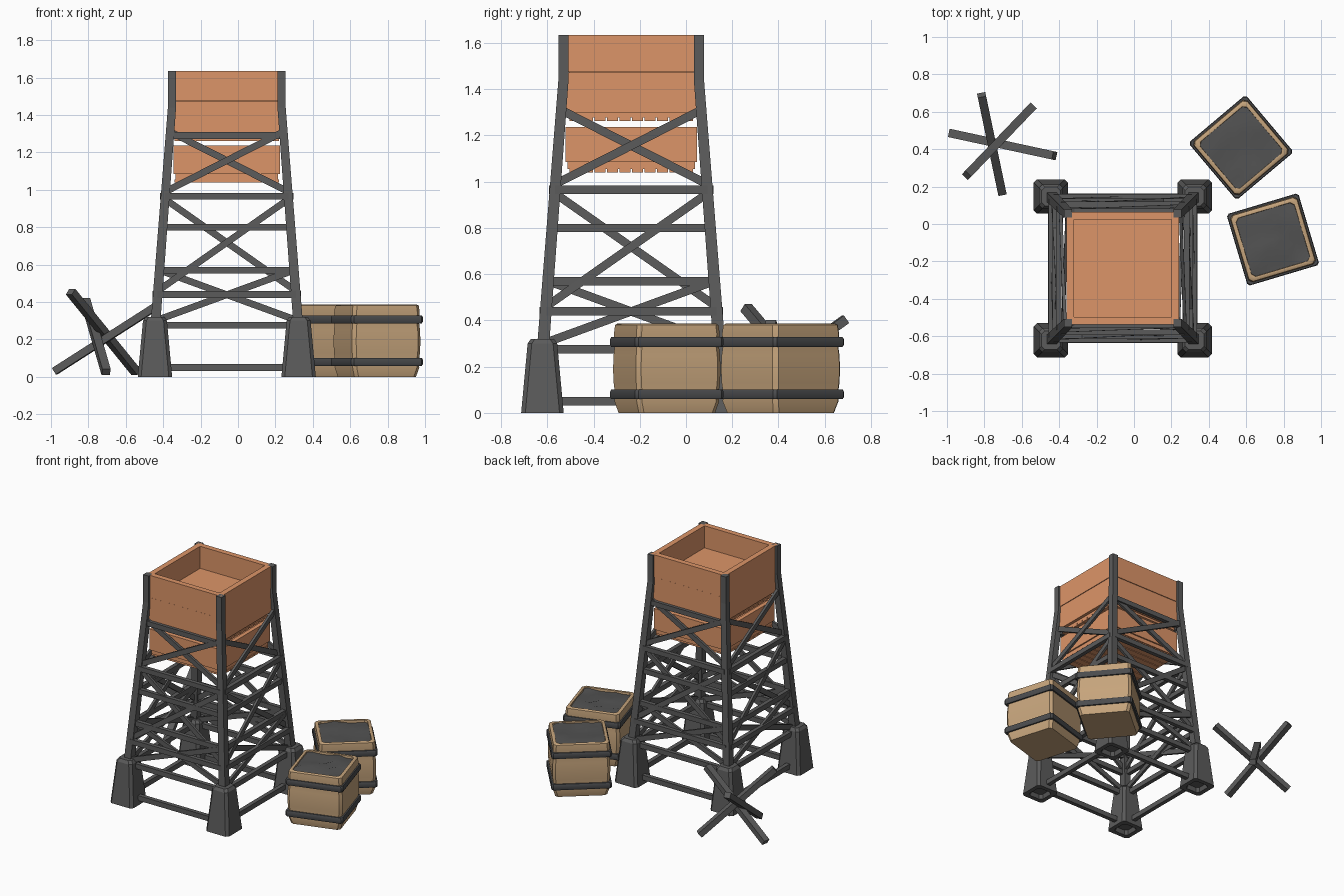
import bpy, bmesh, math, random
from mathutils import Vector, Matrix

if "Cube" in bpy.data.objects:
    bpy.data.objects.remove(bpy.data.objects["Cube"])
random.seed(4)

def mat(name, c):
    m = bpy.data.materials.new(name)
    m.diffuse_color = (*c, 1)
    m.use_nodes = True
    m.node_tree.nodes["Principled BSDF"].inputs["Base Color"].default_value = m.diffuse_color
    return m

STEEL = mat("dark steel", (0.105, 0.105, 0.105))
ORANGE = mat("orange panel", (0.72, 0.30, 0.14))
TAN = mat("tan cloth", (0.56, 0.37, 0.20))
FILL = mat("dark fill", (0.085, 0.085, 0.085))
BAND = mat("band grey", (0.07, 0.072, 0.076))
CX, CY = -0.06, -0.237

def finish(bm, name, m):
    bmesh.ops.recalc_face_normals(bm, faces=bm.faces)
    me = bpy.data.meshes.new(name)
    bm.to_mesh(me)
    bm.free()
    me.materials.append(m)
    ob = bpy.data.objects.new(name, me)
    bpy.context.collection.objects.link(ob)
    return ob

def box(bm, lo, hi):
    lo, hi = Vector(lo), Vector(hi)
    M = Matrix.Translation((lo + hi) / 2) @ Matrix.Diagonal((*(hi - lo), 1))
    bmesh.ops.create_cube(bm, size=1, matrix=M)

def beam(bm, a, b, w, h, up=(0, 0, 1)):
    # box from a to b, w across and h along the up direction
    a, b = Vector(a), Vector(b)
    d = (b - a).normalized()
    s = d.cross(Vector(up)).normalized()
    u = s.cross(d)
    R = Matrix((s, d, u)).transposed().to_4x4()
    M = Matrix.Translation((a + b) / 2) @ R @ Matrix.Diagonal((w, (b - a).length, h, 1))
    bmesh.ops.create_cube(bm, size=1, matrix=M)

def loft(bm, rings, cap0=True, cap1=True):
    vs = [[bm.verts.new(p) for p in r] for r in rings]
    n = len(vs[0])
    for r, q in zip(vs, vs[1:]):
        for i in range(n):
            bm.faces.new((r[i], r[(i + 1) % n], q[(i + 1) % n], q[i]))
    if cap0:
        bm.faces.new(vs[0][::-1])
    if cap1:
        bm.faces.new(vs[-1])

def square(h, z, cx=0, cy=0, c=0.0):
    # square ring with cut corners
    pts = []
    for sx, sy in ((1, 1), (-1, 1), (-1, -1), (1, -1)):
        p, q = (cx + sx * h, cy + sy * (h - c)), (cx + sx * (h - c), cy + sy * h)
        pts += [p, q] if sx * sy > 0 else [q, p]
        if c == 0:
            pts.pop()
    return [(x, y, z) for x, y in pts]

def half(z):  # distance of leg centre from the tower axis at height z
    return 0.384 + (0.293 - 0.384) * max(0, min(1, (z - 0.25) / 1.19))

# tower legs and feet
bm, ft = bmesh.new(), bmesh.new()
for sx in (-1, 1):
    for sy in (-1, 1):
        loft(bm, [square(0.026 if z < 1 else 0.022, z, CX + sx * half(z), CY + sy * half(z))
                  for z in (0.25, 1.44, 1.635)])
        x, y = CX + sx * 0.384, CY + sy * 0.384
        loft(ft, [square(h, z, x, y, 0.018) for h, z in
                  ((0.05, 0.03), (0.06, 0.0), (0.092, 0), (0.064, 0.30), (0.05, 0.32))])
finish(bm, "tower_legs", STEEL)
finish(ft, "tower_feet", STEEL)

# horizontal bars and cross braces, repeated around the four sides
bars, braces = bmesh.new(), bmesh.new()
for k in range(4):
    R = Matrix.Translation((CX, CY, 0)) @ Matrix.Rotation(k * math.pi / 2, 4, 'Z')
    out = R.to_3x3() @ Vector((0, -1, 0))
    P = lambda s, z, o=0: R @ Vector((s * half(z), -half(z) - o, z))
    levels = [0.05, 0.275, 0.44, 0.57, 0.80, 0.965] + ([1.29] if k % 2 == 0 else [])
    for z in levels:
        o = 0.012 if z in (0.44, 0.965) else 0
        beam(bars, P(-1, z, o), P(1, z, o), 0.03, 0.036)
    for z0, z1 in ((0.30, 0.57), (0.46, 0.95), (0.99, 1.31)):
        for s in (-1, 1):
            beam(braces, P(-s, z0, 0.006 * s), P(s, z1, 0.006 * s), 0.036, 0.018, out)
finish(bars, "horizontal_bars", STEEL)
finish(braces, "cross_braces", STEEL)

# orange wall panels of the two levels
def walls(name, o, t, z0, z1):
    bm = bmesh.new()
    loft(bm, [square(h, z, CX, CY) for h, z in
              ((o - t, z0), (o, z0), (o, z1), (o - t, z1), (o - t, z0))], False, False)
    bmesh.ops.remove_doubles(bm, verts=bm.verts, dist=1e-5)
    finish(bm, name, ORANGE)

walls("parapet_walls", 0.30, 0.04, 1.474, 1.635)
walls("upper_walls", 0.297, 0.04, 1.30, 1.472)
walls("lower_walls", 0.285, 0.03, 1.085, 1.237)

# floors with plank ends below
bm = bmesh.new()
def slab(h, z0, z1):
    box(bm, (CX - h, CY - h, z0), (CX + h, CY + h, z1))
slab(0.27, 1.455, 1.475)
slab(0.275, 1.278, 1.31)
slab(0.275, 1.055, 1.09)
for z in (1.262, 1.04):
    for i in range(10):
        y = CY - 0.27 + i * 0.054
        box(bm, (CX - 0.28, y + 0.003, z), (CX + 0.28, y + 0.051, z + 0.016))
finish(bm, "plank_floors", ORANGE)

# cloth barriers with bands and dark fill
for n, (x, y, a) in enumerate(((0.743, -0.083, 16.6), (0.572, 0.409, 40.1)), 1):
    M = Matrix.Translation((x, y, 0)) @ Matrix.Rotation(math.radians(a), 4, 'Z')
    bm = bmesh.new()
    prof = ((0.172, 0), (0.186, 0.05), (0.184, 0.08), (0.189, 0.13), (0.191, 0.19), (0.189, 0.25),
            (0.184, 0.30), (0.188, 0.34), (0.184, 0.38), (0.176, 0.386), (0.163, 0.384), (0.160, 0.35))
    loft(bm, [square(h, z, c=0.018) for h, z in prof])
    body = finish(bm, f"barrier_body_{n}", TAN)
    bm = bmesh.new()
    for z in (0.08, 0.307):
        loft(bm, [square(h, z + d, c=0.012) for h, d in
                  ((0.18, -0.021), (0.196, -0.021), (0.2, -0.012), (0.2, 0.012), (0.196, 0.021), (0.18, 0.021))])
    band = finish(bm, f"barrier_bands_{n}", BAND)
    bm = bmesh.new()
    bmesh.ops.create_grid(bm, x_segments=6, y_segments=6, size=0.163)
    for v in bm.verts:
        v.co.z = 0.372 + random.uniform(-0.006, 0.012)
    fill = finish(bm, f"barrier_fill_{n}", FILL)
    for ob in (body, band, fill):
        ob.data.transform(M)
        bpy.ops.object.select_all(action='DESELECT')
        ob.select_set(True)
        bpy.context.view_layer.objects.active = ob
        bpy.ops.object.shade_smooth_by_angle(angle=math.radians(35))

# three-beam obstacle
bm = bmesh.new()
for a, b in (((-0.815, 0.69, 0.405), (-0.705, 0.165, 0.025)),
             ((-0.895, 0.26, 0.455), (-0.545, 0.625, 0.025)),
             ((-0.98, 0.485, 0.03), (-0.425, 0.365, 0.385))):
    beam(bm, a, b, 0.045, 0.04)
finish(bm, "beam_obstacle", STEEL)
